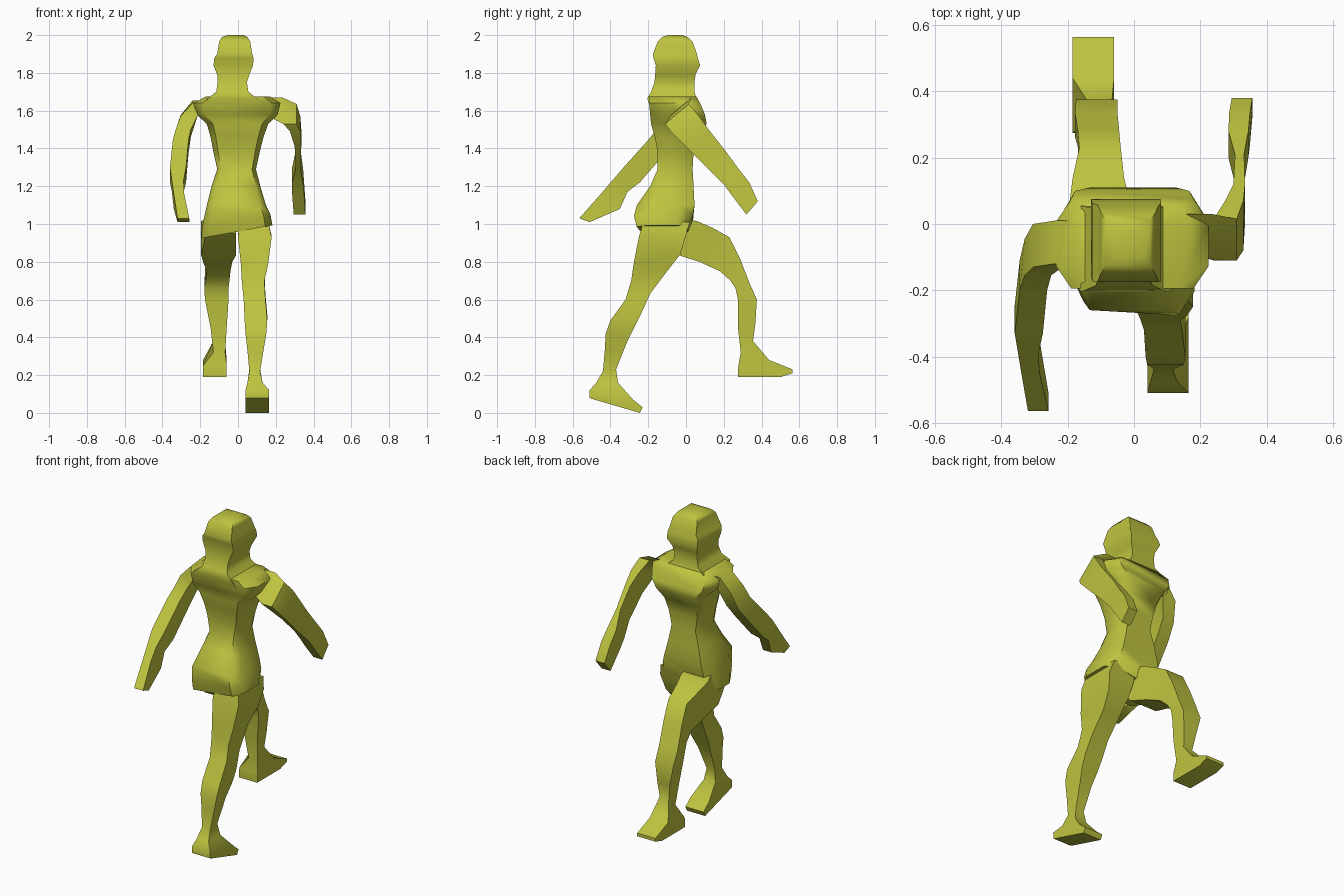
import bpy, bmesh, math


def loft(name, rings, chamfer=None, edit=None):
    """Skin box sections; each ring is back y,z, front y,z, then left and right x."""
    bm = bmesh.new()
    loops = []
    for yb, zb, yf, zf, x0, x1 in rings:
        if chamfer:
            c, e = chamfer
            d, f = 1 - c, 1 - e
            uv = [(c, 0), (d, 0), (1, e), (1, f), (d, 1), (c, 1), (0, f), (0, e)]
        else:
            uv = [(0, 0), (1, 0), (1, 1), (0, 1)]
        loops.append([bm.verts.new((x0 + u * (x1 - x0), yb + v * (yf - yb), zb + v * (zf - zb)))
                      for u, v in uv])
    for a, b in zip(loops, loops[1:]):
        n = len(a)
        for i in range(n):
            bm.faces.new((a[i], a[(i + 1) % n], b[(i + 1) % n], b[i]))
    bm.faces.new(loops[0])
    bm.faces.new(loops[-1])
    if edit:
        for v in bm.verts:
            edit(v.co)
    bmesh.ops.recalc_face_normals(bm, faces=bm.faces)
    mesh = bpy.data.meshes.new(name)
    bm.to_mesh(mesh)
    bm.free()
    obj = bpy.data.objects.new(name, mesh)
    bpy.context.collection.objects.link(obj)
    mat = bpy.data.materials.get("olive") or bpy.data.materials.new("olive")
    mat.diffuse_color = (0.52, 0.55, 0.05, 1)
    mesh.materials.append(mat)
    bpy.ops.object.select_all(action='DESELECT')
    obj.select_set(True)
    bpy.context.view_layer.objects.active = obj
    bpy.ops.object.shade_smooth_by_angle(angle=math.radians(60))
    return obj


def level(z, x0, x1, y0, y1):
    return (y0, z, y1, z, x0, x1)


def hip_tilt(co):
    # the hips lean and twist with the stride
    if co.z < 1.05:
        if co.y < -0.15:
            co.y -= 0.15 * co.x
        co.z += 0.18 * co.x


# Head and neck: flat face, domed top
loft("head", [
    level(2.00, -.055, .03, -.10, -.02),
    level(1.99, -.085, .05, -.125, .01),
    level(1.965, -.10, .065, -.15, .035),
    level(1.90, -.11, .075, -.175, .058),
    level(1.88, -.125, .082, -.173, .062),
    level(1.84, -.13, .08, -.16, .075),
    level(1.79, -.11, .06, -.163, .05),
    level(1.75, -.108, .047, -.167, .045),
    level(1.70, -.115, .055, -.185, .045),
    level(1.665, -.16, .10, -.205, .055),
    level(1.62, -.17, .13, -.19, .075),
])

# Torso from shoulders to hips
loft("torso", [
    level(1.675, -.17, .17, -.195, .055),
    level(1.64, -.235, .225, -.195, .075),
    level(1.58, -.22, .21, -.19, .10),
    level(1.53, -.165, .16, -.185, .11),
    level(1.46, -.145, .135, -.165, .06),
    level(1.38, -.13, .115, -.15, .04),
    level(1.29, -.11, .095, -.15, .035),
    level(1.20, -.14, .118, -.19, .04),
    level(1.10, -.165, .148, -.26, .045),
    level(1.02, -.19, .172, -.255, .035),
    level(.96, -.195, .182, -.24, .01),
], chamfer=(.1, .25), edit=hip_tilt)

# Planted leg, trailing behind
loft("trailing_leg", [
    (-.225, 1.01, .02, 1.01, .01, .16),
    (-.25, .93, .00, .94, .00, .178),
    (-.277, .79, -.03, .84, .015, .16),
    (-.29, .70, -.10, .75, .02, .14),
    (-.32, .60, -.19, .63, .03, .145),
    (-.40, .49, -.24, .52, .035, .155),
    (-.425, .42, -.275, .45, .04, .15),
    (-.43, .33, -.31, .38, .05, .135),
    (-.44, .22, -.37, .23, .06, .117),
    (-.475, .16, -.36, .16, .05, .13),
    (-.51, .12, -.28, .07, .04, .165),
    (-.51, .08, -.23, .03, .04, .165),
    (-.50, .075, -.245, .00, .04, .165),
])

# Raised leg, stepping forward
loft("stepping_leg", [
    (-.17, .95, .00, 1.025, -.17, -.01),
    (-.04, .835, .06, 1.015, -.195, -.01),
    (.07, .80, .14, .98, -.185, -.03),
    (.18, .75, .23, .93, -.165, -.04),
    (.235, .70, .285, .82, -.17, -.045),
    (.262, .66, .335, .69, -.178, -.05),
    (.275, .60, .375, .60, -.175, -.05),
    (.275, .45, .367, .47, -.145, -.06),
    (.29, .32, .355, .38, -.13, -.068),
    (.277, .25, .44, .28, -.185, -.06),
    (.275, .22, .565, .23, -.185, -.06),
    (.275, .19, .565, .21, -.185, -.06),
    (.28, .19, .50, .19, -.185, -.06),
])

# Arm swinging back
loft("rear_arm", [
    (-.12, 1.64, .01, 1.655, -.24, -.15),
    (-.13, 1.57, .00, 1.575, -.305, -.215),
    (-.155, 1.50, -.045, 1.46, -.33, -.25),
    (-.20, 1.445, -.11, 1.375, -.345, -.262),
    (-.33, 1.30, -.245, 1.22, -.36, -.275),
    (-.39, 1.23, -.31, 1.17, -.35, -.288),
    (-.45, 1.16, -.35, 1.08, -.34, -.285),
    (-.565, 1.03, -.51, 1.01, -.32, -.258),
])

# Arm swinging forward
loft("front_arm", [
    (-.08, 1.575, .03, 1.67, .15, .235),
    (-.11, 1.53, .015, 1.635, .24, .31),
    (-.08, 1.49, .07, 1.57, .275, .33),
    (.00, 1.41, .12, 1.50, .30, .335),
    (.12, 1.29, .21, 1.385, .305, .332),
    (.20, 1.21, .28, 1.29, .285, .345),
    (.24, 1.155, .335, 1.22, .287, .35),
    (.32, 1.05, .38, 1.12, .295, .357),
])
